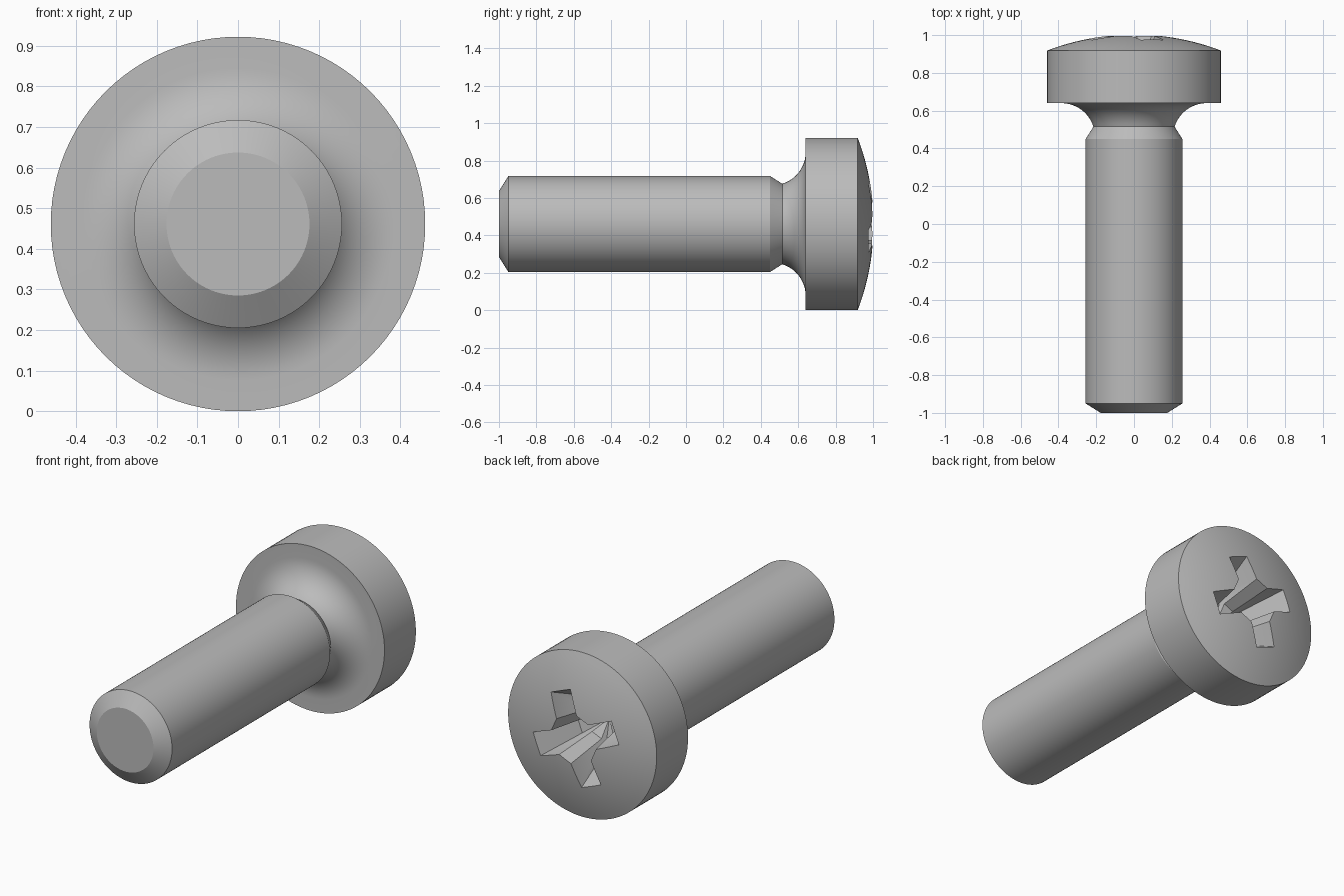
import bpy, bmesh
from math import sin, cos, pi, radians, asin, atan2, hypot

cube = bpy.data.objects.get("Cube")
if cube:
    bpy.data.objects.remove(cube, do_unlink=True)

HEAD_R = 0.461      # head radius, also the height of the axis
SEGMENTS = 96

# One plain grey metal
steel = bpy.data.materials.new("grey steel")
steel.use_nodes = True
grey = (0.5, 0.5, 0.5, 1)
steel.diffuse_color = grey
steel.node_tree.nodes["Principled BSDF"].inputs["Base Color"].default_value = grey


def make_object(name, bm):
    bmesh.ops.recalc_face_normals(bm, faces=bm.faces)
    mesh = bpy.data.meshes.new(name)
    bm.to_mesh(mesh)
    bm.free()
    mesh.materials.append(steel)
    ob = bpy.data.objects.new(name, mesh)
    bpy.context.collection.objects.link(ob)
    return ob


def loft(name, rings, start=None, end=None):
    """Skin closed rings of points, closing the ends with a fan or a cap."""
    bm = bmesh.new()
    loops = [[bm.verts.new(p) for p in ring] for ring in rings]
    n = len(loops[0])
    for a, b in zip(loops, loops[1:]):
        for i in range(n):
            j = (i + 1) % n
            bm.faces.new((a[i], a[j], b[j], b[i]))
    for loop, tip in ((loops[0], start), (loops[-1], end)):
        if tip is None:
            bm.faces.new(loop)
        else:
            v = bm.verts.new(tip)
            for i in range(n):
                bm.faces.new((loop[i], loop[(i + 1) % n], v))
    return make_object(name, bm)


def circle(y, r):
    angles = [2 * pi * i / SEGMENTS for i in range(SEGMENTS)]
    return [(r * cos(a), y, HEAD_R + r * sin(a)) for a in angles]


# Shaft with chamfered tip and shoulder
profile = [(-1.0, 0.176), (-0.95, 0.256), (0.45, 0.256)]

# Concave neck, tangent to the underside of the head
neck_y, neck_r, neck_radius = 0.462, 0.385, 0.178
begin = atan2(0.215 - neck_r, 0.515 - neck_y)
for i in range(13):
    a = begin * (1 - i / 12)
    profile.append((neck_y + neck_radius * cos(a), neck_r + neck_radius * sin(a)))

# Head rim and shallow dome
rim_y, apex = 0.918, 1.003
rise = apex - rim_y
dome_radius = (HEAD_R ** 2 + rise ** 2) / (2 * rise)
edge_angle = asin(HEAD_R / dome_radius)
profile.append((0.64, HEAD_R))
for i in range(12):
    a = edge_angle * (1 - i / 12)
    profile.append((apex - dome_radius * (1 - cos(a)), dome_radius * sin(a)))

screw = loft("screw", [circle(y, r) for y, r in profile], end=(0, apex, HEAD_R))


# Tapered cross recess in the head
def cross(y, reach, root, half):
    points = []
    for k in range(4):
        turn = radians(68.6) + k * pi / 2
        for u, v in ((root, -half), (reach, -half), (reach, half), (root, half)):
            x = u * cos(turn) - v * sin(turn)
            z = u * sin(turn) + v * cos(turn)
            points.append((x, y, HEAD_R + z))
    return points


cutter = loft("recess_cutter",
              [cross(1.04, 0.291, 0.129, 0.071), cross(0.74, 0.15, 0.085, 0.04)],
              end=(0, 0.68, HEAD_R))
cutter.hide_render = True

bpy.ops.object.select_all(action='DESELECT')
screw.select_set(True)
bpy.context.view_layer.objects.active = screw
cut = screw.modifiers.new("cross_recess", 'BOOLEAN')
cut.operation = 'DIFFERENCE'
cut.solver = 'EXACT'
cut.object = cutter
bpy.ops.object.modifier_apply(modifier=cut.name)
bpy.data.objects.remove(cutter, do_unlink=True)

bpy.ops.object.shade_smooth_by_angle(angle=radians(30))
